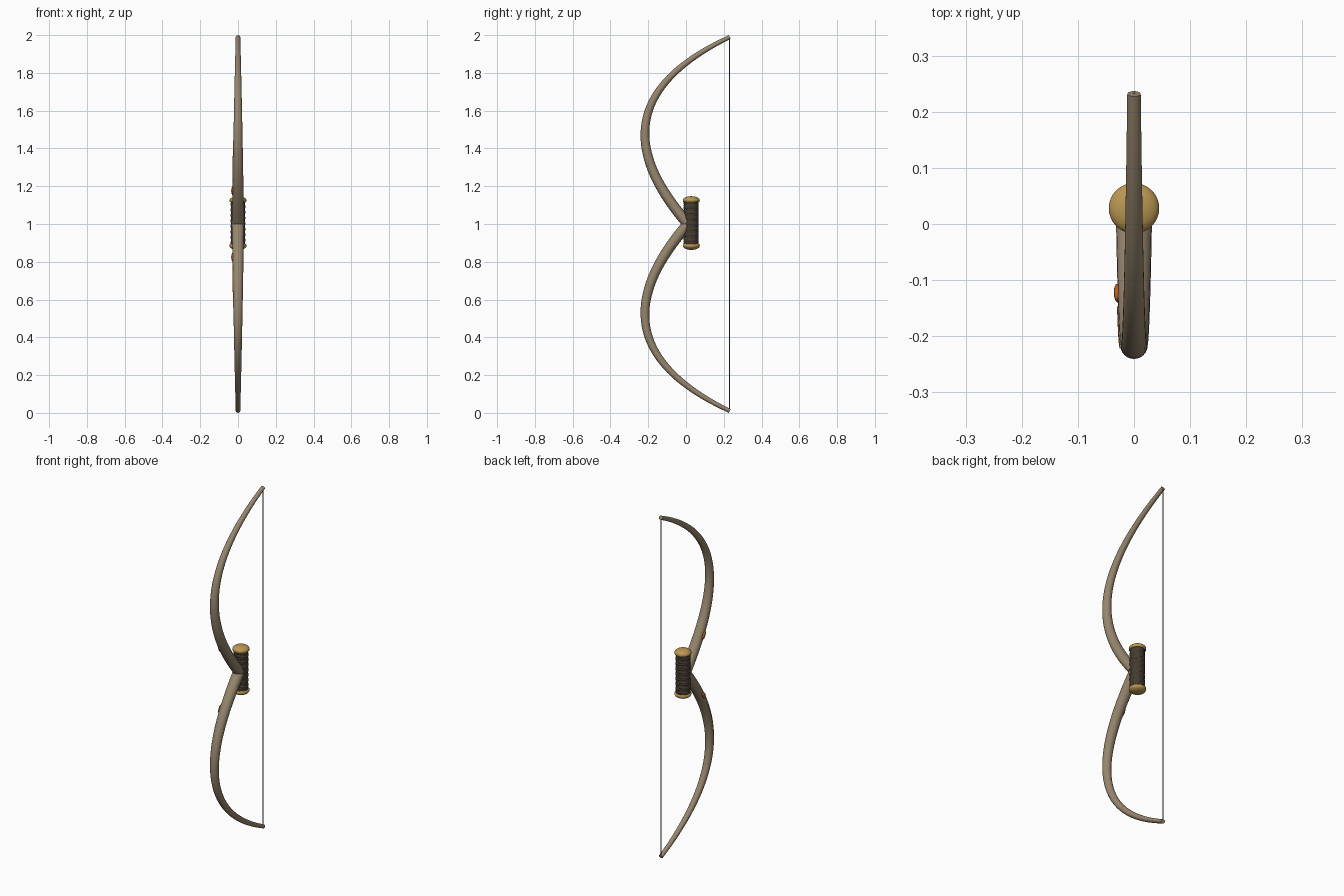
import bpy, bmesh, math
from mathutils import Vector, Matrix

if "Cube" in bpy.data.objects:
    bpy.data.objects.remove(bpy.data.objects["Cube"])


def material(name, rgb):
    m = bpy.data.materials.new(name)
    m.diffuse_color = (*rgb, 1)
    m.use_nodes = True
    m.node_tree.nodes["Principled BSDF"].inputs["Base Color"].default_value = m.diffuse_color
    return m


WOOD = material("weathered_wood", (0.31, 0.24, 0.155))
GOLD = material("dull_gold", (0.50, 0.31, 0.085))
LEATHER = material("dark_leather", (0.060, 0.045, 0.030))
STRING = material("grey_string", (0.12, 0.11, 0.10))
GEM = material("orange_gem", (0.50, 0.11, 0.02))
X, Y, Z = Vector((1, 0, 0)), Vector((0, 1, 0)), Vector((0, 0, 1))


def finish(bm, name, mat, angle=50):
    bmesh.ops.recalc_face_normals(bm, faces=bm.faces)
    me = bpy.data.meshes.new(name)
    bm.to_mesh(me)
    bm.free()
    me.materials.append(mat)
    ob = bpy.data.objects.new(name, me)
    bpy.context.collection.objects.link(ob)
    bpy.ops.object.select_all(action='DESELECT')
    ob.select_set(True)
    bpy.context.view_layer.objects.active = ob
    bpy.ops.object.shade_smooth_by_angle(angle=math.radians(angle))
    return ob


def sweep(name, pts, radii, mat, ref=X, sides=16):
    """Tube along pts; radii gives (along ref, across ref) for each point."""
    bm = bmesh.new()
    rings = []
    for i, p in enumerate(pts):
        t = (pts[min(i + 1, len(pts) - 1)] - pts[max(i - 1, 0)]).normalized()
        u = (ref - t * ref.dot(t)).normalized()
        v = t.cross(u)
        a, b = radii[i]
        rings.append([bm.verts.new(p + u * a * math.cos(k * math.tau / sides)
                                   + v * b * math.sin(k * math.tau / sides))
                      for k in range(sides)])
    for r, q in zip(rings, rings[1:]):
        for k in range(sides):
            n = (k + 1) % sides
            bm.faces.new((r[k], r[n], q[n], q[k]))
    bm.faces.new(rings[0])
    bm.faces.new(rings[-1])
    return finish(bm, name, mat)


def limb_point(t, s):
    y = 0.004 * (1 - t) ** 2 - 2 * t * (1 - t) * 0.533 + 0.232 * t * t
    z = 0.008 * (1 - t) ** 2 + 2 * t * (1 - t) * 0.628 + 0.99 * t * t
    return Vector((0, y, 1 + s * z))


def limb_radius(t):
    return 0.032 - 0.020 * t, 0.029 - 0.014 * t - 0.004 * t ** 4


def limb_surface(t, s, angle):
    """Point, outward direction and tangent on the left face of a limb."""
    tan = (limb_point(t + 0.01, s) - limb_point(t - 0.01, s)).normalized()
    n = X.cross(tan)
    if n.y > 0:
        n = -n
    rx, rn = limb_radius(t)
    c, k = math.cos(angle), math.sin(angle)
    return limb_point(t, s) - X * rx * c + n * rn * k, n * k - X * c, tan


for s, side in ((1, "upper"), (-1, "lower")):
    # curved tapering limb
    ts = [i / 48 for i in range(49)]
    sweep(side + "_limb", [limb_point(t, s) for t in ts],
          [limb_radius(t) for t in ts], WOOD, sides=24)
    # thin gold inlay on the left face
    ts = [0.18 + 0.2 * i / 16 for i in range(17)]
    sweep(side + "_inlay", [limb_surface(t, s, 0.1)[0] for t in ts],
          [(0.002, 0.004)] * 17, GOLD, sides=8)
    # oval gem on the left face
    p, out, tan = limb_surface(0.14, s, 0.1)
    bm = bmesh.new()
    bmesh.ops.create_icosphere(bm, subdivisions=2, radius=1)
    rot = Matrix((out * 0.007, tan.cross(out) * 0.013, tan * 0.026)).transposed().to_4x4()
    bmesh.ops.transform(bm, matrix=Matrix.Translation(p) @ rot, verts=bm.verts)
    finish(bm, side + "_gem", GEM)

# grip core and criss-cross cord wrapping
GY = 0.027
sweep("grip_wrap", [Vector((0, GY, z)) for z in (0.88, 1.13)],
      [(0.038, 0.038)] * 2, LEATHER, sides=32)
for d, name in ((1, "cord_right"), (-1, "cord_left")):
    pts = []
    for i in range(193):
        a = d * math.tau * 8 * i / 192
        pts.append(Vector((0.038 * math.cos(a), GY + 0.038 * math.sin(a),
                           0.885 + 0.235 * i / 192)))
    sweep(name, pts, [(0.007, 0.0022)] * len(pts), LEATHER, ref=Z, sides=8)

# domed gold end caps
profile = [(0.041, 0), (0.0445, 0.003)]
for i in range(9):
    a = math.radians(i * 10.8)
    profile.append((0.045 * math.cos(a), 0.010 + 0.021 * math.sin(a)))
for s, name in ((1, "top_cap"), (-1, "bottom_cap")):
    sweep(name, [Vector((0, GY + 0.001, 1.005 + s * (0.111 + h))) for r, h in profile],
          [(r, r) for r, h in profile], GOLD, sides=32)

# bowstring
sweep("bowstring", [Vector((0, 0.231, z)) for z in (0.012, 1.988)],
      [(0.0028, 0.0028)] * 2, STRING, sides=8)
